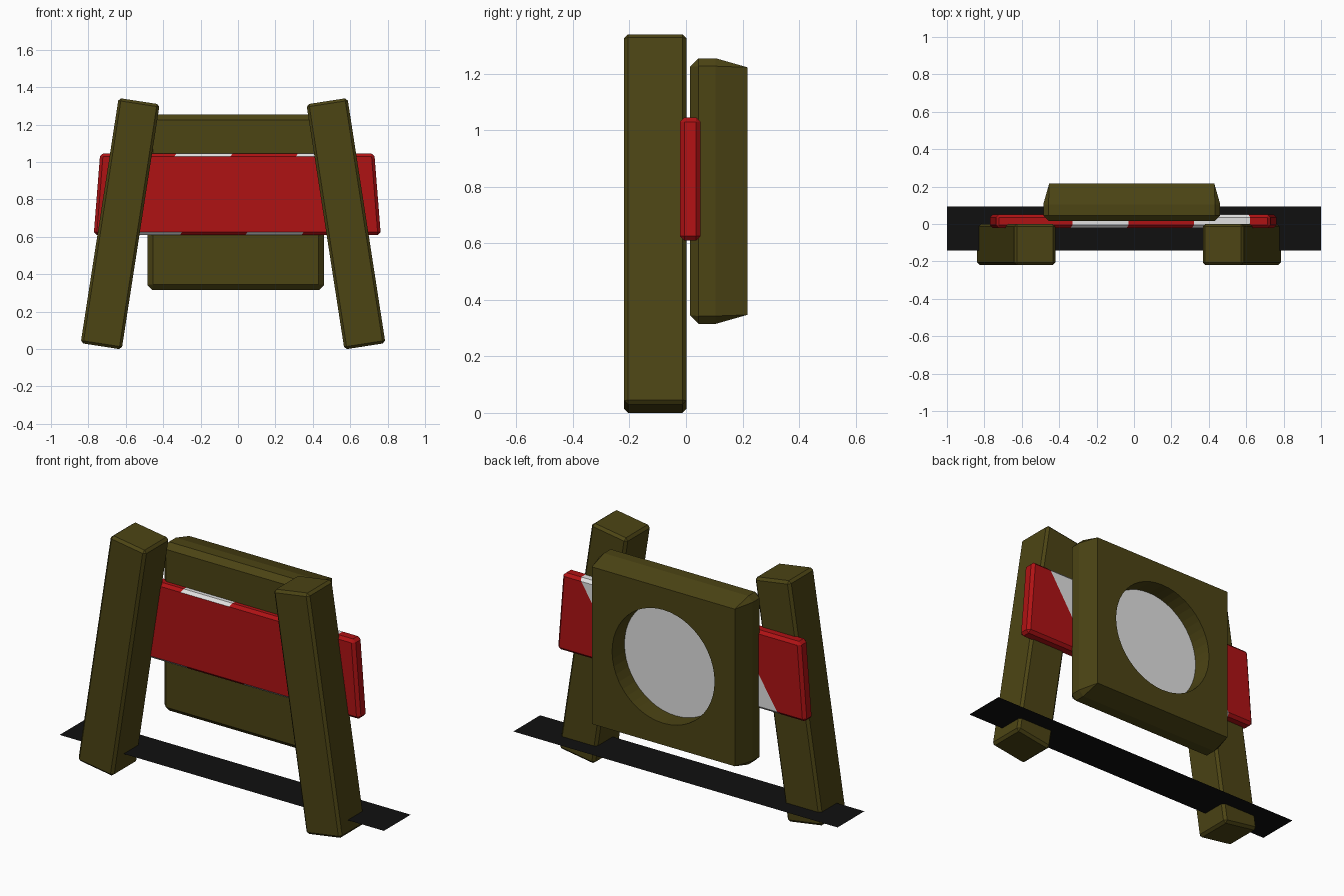
import bpy, bmesh, math
from mathutils import Vector, Matrix

if "Cube" in bpy.data.objects:
    bpy.data.objects.remove(bpy.data.objects["Cube"])


def material(name, rgb):
    m = bpy.data.materials.new(name)
    m.diffuse_color = (*rgb, 1)
    m.use_nodes = True
    m.node_tree.nodes["Principled BSDF"].inputs["Base Color"].default_value = m.diffuse_color
    return m


OLIVE = material("olive", (0.072, 0.058, 0.007))
RED = material("red", (0.43, 0.006, 0.007))
WHITE = material("white", (0.75, 0.75, 0.75))
BLACK = material("black", (0.005, 0.005, 0.005))


def make(name, bm, *mats):
    me = bpy.data.meshes.new(name)
    bmesh.ops.recalc_face_normals(bm, faces=bm.faces)
    bm.to_mesh(me)
    bm.free()
    for m in mats:
        me.materials.append(m)
    ob = bpy.data.objects.new(name, me)
    bpy.context.collection.objects.link(ob)
    return ob


def bevelled_box(size, bevel, top_scale=1.0):
    bm = bmesh.new()
    bmesh.ops.create_cube(bm, size=1)
    for v in bm.verts:
        k = top_scale if v.co.z > 0 else 1
        v.co = Vector((v.co.x * size[0] * k, v.co.y * size[1], v.co.z * size[2]))
    bmesh.ops.bevel(bm, geom=bm.edges[:], offset=bevel, segments=1,
                    affect='EDGES', profile=0.5)
    return bm


# Leaning posts
for side, x in (("left", -0.63), ("right", 0.577)):
    bm = bevelled_box((0.222, 0.22, 1.326), 0.014)
    tilt = math.radians(8.8) * (1 if x < 0 else -1)
    bm.transform(Matrix.Translation((x, -0.109, 0.67)) @ Matrix.Rotation(tilt, 4, 'Y'))
    make(side + "_post", bm, OLIVE)

# Striped crossboard: plain red front, slanted white stripes elsewhere
bm = bevelled_box((1.535, 0.074, 0.436), 0.016, 0.955)
bm.transform(Matrix.Translation((-0.004, 0.015, 0.828)))
SLOPE = 0.28 / 0.436            # sideways run of a stripe per unit height
edges = (-0.33, -0.03, 0.32, 0.62)
for e in edges:
    bmesh.ops.bisect_plane(bm, geom=bm.verts[:] + bm.edges[:] + bm.faces[:],
                           plane_co=(e, 0, 1.045), plane_no=(1, 0, -SLOPE))
bm.normal_update()
for f in bm.faces:
    c = f.calc_center_median()
    s = c.x + (1.045 - c.z) * SLOPE
    white = edges[0] < s < edges[1] or edges[2] < s < edges[3]
    f.material_index = int(white and f.normal.y > -0.9)
make("crossboard", bm, RED, WHITE)

# Back panel: chamfered block
CX, CZ, HX, HZ = -0.012, 0.785, 0.473, 0.47
bm = bmesh.new()
for y, inset, cut in ((0.015, 0.03, 0), (0.045, 0, 0.028), (0.105, 0, 0.028), (0.217, 0.032, 0)):
    for sx in (-1, 1):
        for sz in (-1, 1):
            for a, b in {(cut, 0), (0, cut)}:
                bm.verts.new((CX + sx * (HX - inset - a), y, CZ + sz * (HZ - inset - b)))
bmesh.ops.convex_hull(bm, input=bm.verts[:])
bmesh.ops.dissolve_limit(bm, angle_limit=0.01, verts=bm.verts[:], edges=bm.edges[:])
panel = make("back_panel", bm, OLIVE, WHITE)

# Round recess with a white floor
FLOOR = 0.108
bm = bmesh.new()
bmesh.ops.create_cone(bm, cap_ends=True, segments=48, radius1=0.316, radius2=0.316, depth=0.3)
bm.transform(Matrix.Translation((CX, FLOOR + 0.15, CZ)) @ Matrix.Rotation(math.pi / 2, 4, 'X'))
cutter = make("recess_cutter", bm, OLIVE)
cutter.hide_render = True
mod = panel.modifiers.new("recess", 'BOOLEAN')
mod.operation, mod.solver, mod.object = 'DIFFERENCE', 'EXACT', cutter
bpy.context.view_layer.objects.active = panel
bpy.ops.object.modifier_apply(modifier=mod.name)
bpy.data.objects.remove(cutter)
for p in panel.data.polygons:
    p.material_index = int(p.normal.y > 0.9 and abs(p.center.y - FLOOR) < 0.01)

# Flat dark strip near the foot of the posts
bm = bmesh.new()
bm.faces.new([bm.verts.new(c) for c in
              ((-1, -0.143, 0.105), (1, -0.143, 0.105), (1, 0.093, 0.105), (-1, 0.093, 0.105))])
make("ground_strip", bm, BLACK)
